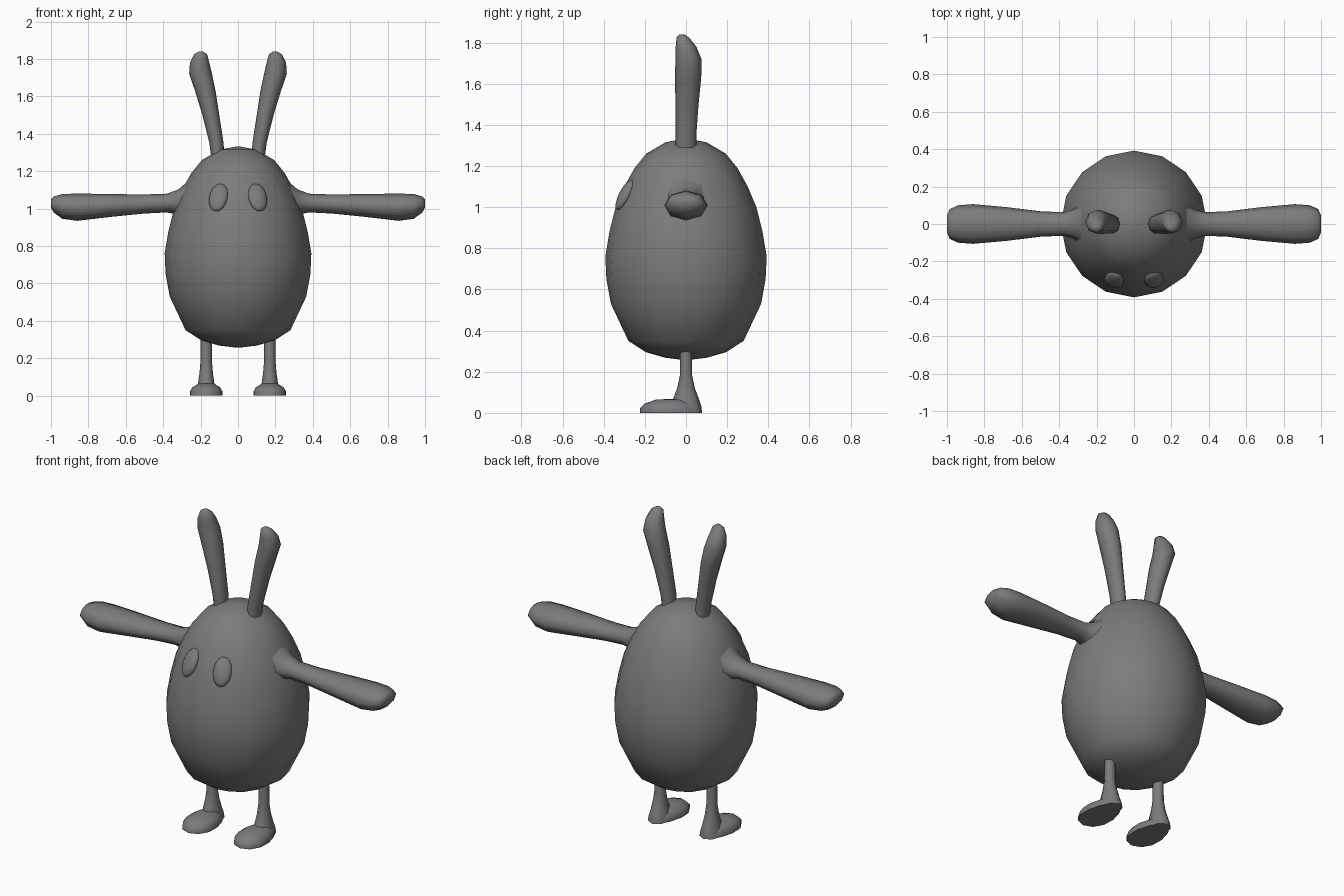
import bpy, bmesh, math
from mathutils import Vector, Matrix

cube = bpy.data.objects.get("Cube")
if cube:
    bpy.data.objects.remove(cube, do_unlink=True)

grey = bpy.data.materials.new("dark grey")
grey.use_nodes = True
COLOUR = (0.2, 0.2, 0.2, 1)
grey.diffuse_color = COLOUR
grey.node_tree.nodes["Principled BSDF"].inputs["Base Color"].default_value = COLOUR

X, Y, Z = Vector((1, 0, 0)), Vector((0, 1, 0)), Vector((0, 0, 1))


def finish(name, bm, angle):
    bmesh.ops.recalc_face_normals(bm, faces=bm.faces)
    mesh = bpy.data.meshes.new(name)
    bm.to_mesh(mesh)
    bm.free()
    mesh.materials.append(grey)
    obj = bpy.data.objects.new(name, mesh)
    bpy.context.collection.objects.link(obj)
    bpy.ops.object.select_all(action='DESELECT')
    obj.select_set(True)
    bpy.context.view_layer.objects.active = obj
    bpy.ops.object.shade_smooth_by_angle(angle=math.radians(angle))
    return obj


def loft(name, rings, u, v, sides=8, taper=0, angle=75):
    """Join elliptical rings (centre, radius along u, radius along v)."""
    bm = bmesh.new()
    loops = []
    for centre, ru, rv in rings:
        loop = []
        for i in range(sides):
            a = math.tau * i / sides
            wide = ru * math.cos(a) * (1 - taper * math.sin(a))
            loop.append(bm.verts.new(Vector(centre) + u * wide + v * rv * math.sin(a)))
        loops.append(loop)
    for low, high in zip(loops, loops[1:]):
        for i in range(sides):
            j = (i + 1) % sides
            bm.faces.new((low[i], low[j], high[j], high[i]))
    bm.faces.new(loops[0])
    bm.faces.new(loops[-1])
    return finish(name, bm, angle)


# Egg body
body = [(.257, .01), (.268, .1), (.295, .195), (.35, .28), (.53, .365), (.65, .387),
        (.76, .392), (.88, .372), (1.0, .342), (1.1, .3), (1.19, .25), (1.26, .193),
        (1.315, .1), (1.332, .01)]
loft("body", [((0, 0, z), r, r) for z, r in body], X, Y, 16)

for side, s in (("left", 1), ("right", -1)):
    # Arm, flaring into the shoulder
    arm = [(.27, 1.035, .12, .11), (.32, 1.035, .08, .067), (.38, 1.03, .063, .05),
           (.5, 1.025, .068, .051), (.68, 1.017, .09, .061), (.86, 1.008, .106, .073),
           (.94, 1.012, .1, .066), (.985, 1.022, .08, .043), (1.0, 1.028, .045, .022)]
    loft(side + "_arm", [((s * x, 0, z), w, h) for x, z, w, h in arm], Y, Z)

    # Ear, leaning outward and thickening upward
    ear = [(.108, 0, 1.27, .035, .05), (.115, 0, 1.35, .038, .05), (.145, .005, 1.5, .045, .056),
           (.175, .01, 1.63, .055, .064), (.2, .012, 1.72, .061, .063),
           (.205, 0, 1.78, .052, .05), (.2, -.016, 1.825, .035, .03), (.198, -.02, 1.84, .012, .012)]
    loft(side + "_ear", [((s * x, y, z), w, d) for x, y, z, w, d in ear], X, Y)

    # Leg, flaring at the ankle
    leg = [(.33, .03, .028), (.18, .031, .03), (.12, .036, .043),
           (.065, .044, .064), (.03, .055, .075), (0, .06, .078)]
    loft(side + "_leg", [((s * .17, 0, z), w, d) for z, w, d in leg], X, Y)

    # Foot, flat underneath and narrower at the heel
    foot = [(0, -.073, .086, .15), (.022, -.075, .087, .149), (.045, -.072, .074, .128),
            (.064, -.068, .042, .08), (.067, -.068, .015, .03)]
    loft(side + "_foot", [((s * .17, y, z), w, d) for z, y, w, d in foot],
         X, Y, 12, .25, 55)

    # Eye, a flattened oval lying on the body
    bm = bmesh.new()
    bmesh.ops.create_uvsphere(bm, u_segments=16, v_segments=8, radius=1)
    place = (Matrix.Translation((s * .105, -.297, 1.06))
             @ Matrix.Rotation(math.radians(s * 18), 4, 'Z')
             @ Matrix.Rotation(math.radians(-28), 4, 'X')
             @ Matrix.Diagonal((.052, .026, .083, 1)))
    bmesh.ops.transform(bm, matrix=place, verts=bm.verts)
    finish(side + "_eye", bm, 75)
